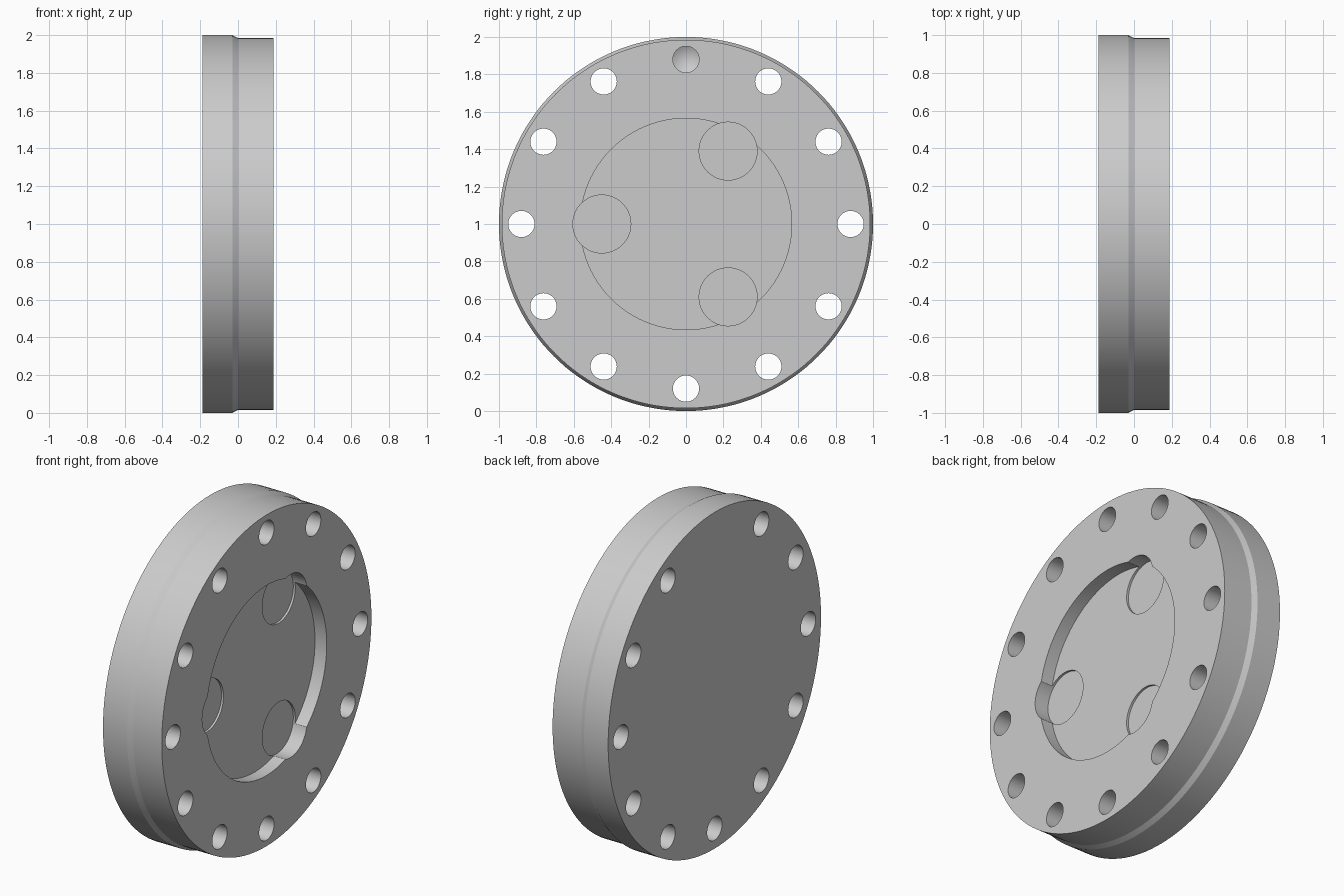
import bpy, bmesh, math
from mathutils import Vector

if "Cube" in bpy.data.objects:
    bpy.data.objects.remove(bpy.data.objects["Cube"], do_unlink=True)

HALF = 0.188      # half thickness of the flange
MID = 1.0         # height of its axis

steel = bpy.data.materials.new("light grey steel")
steel.use_nodes = True
colour = (0.6, 0.6, 0.6, 1)
steel.diffuse_color = colour
steel.node_tree.nodes["Principled BSDF"].inputs["Base Color"].default_value = colour


def lathe(bm, profile, y=0.0, z=0.0, steps=48):
    """Turn an (x, radius) profile about an axis along x through y, z."""
    centre = Vector((0, y, z + MID))
    verts = [bm.verts.new(centre + Vector((x, 0, r))) for x, r in profile]
    edges = [bm.edges.new(pair) for pair in zip(verts, verts[1:])]
    bmesh.ops.spin(bm, geom=verts + edges, cent=centre, axis=(1, 0, 0),
                   angle=math.tau, steps=steps)


def finish(bm, name):
    bmesh.ops.remove_doubles(bm, verts=bm.verts, dist=0.0002)
    bmesh.ops.dissolve_limit(bm, angle_limit=0.01, verts=bm.verts, edges=bm.edges)
    bmesh.ops.recalc_face_normals(bm, faces=bm.faces)
    mesh = bpy.data.meshes.new(name)
    bm.to_mesh(mesh)
    bm.free()
    mesh.materials.append(steel)
    obj = bpy.data.objects.new(name, mesh)
    bpy.context.collection.objects.link(obj)
    return obj


def rod(start, end, radius):
    return [(start, 0), (start, radius), (end, radius), (end, 0)]


def polar(radius, degrees):
    a = math.radians(degrees)
    return radius * math.cos(a), radius * math.sin(a)


# Stepped disc with a chamfer between its two diameters
bm = bmesh.new()
lathe(bm, [(-HALF, 0), (-HALF, 1), (-0.03, 1), (0, 0.985),
           (HALF, 0.985), (HALF, 0)], steps=144)
flange = finish(bm, "flange_disc")

# Bolt circle: eleven through holes and a blind drilled one at the top
holes = bmesh.new()
for i in range(12):
    y, z = polar(0.88, i * 30)
    if i == 3:
        drill = [(0.3, 0), (0.3, 0.07), (-0.06, 0.07), (-0.1, 0)]
    else:
        drill = rod(-0.3, 0.3, 0.07)
    lathe(holes, drill, y, z)

# Shallow round pocket
pocket = bmesh.new()
lathe(pocket, rod(HALF - 0.077, 0.3, 0.565), steps=96)

# Three slightly deeper round seats breaking the pocket wall
seats = bmesh.new()
for angle in (60, 180, 300):
    lathe(seats, rod(HALF - 0.09, 0.32, 0.155), *polar(0.45, angle))

# Cut everything out of the disc
bpy.ops.object.select_all(action="DESELECT")
flange.select_set(True)
bpy.context.view_layer.objects.active = flange
for name, shape in (("holes", holes), ("pocket", pocket), ("seats", seats)):
    cutter = finish(shape, name + "_cutter")
    cutter.hide_render = True
    mod = flange.modifiers.new(name, "BOOLEAN")
    mod.operation = "DIFFERENCE"
    mod.solver = "EXACT"
    mod.object = cutter
    bpy.ops.object.modifier_apply(modifier=mod.name)
    bpy.data.objects.remove(cutter, do_unlink=True)

bpy.ops.object.shade_smooth_by_angle(angle=math.radians(20))
